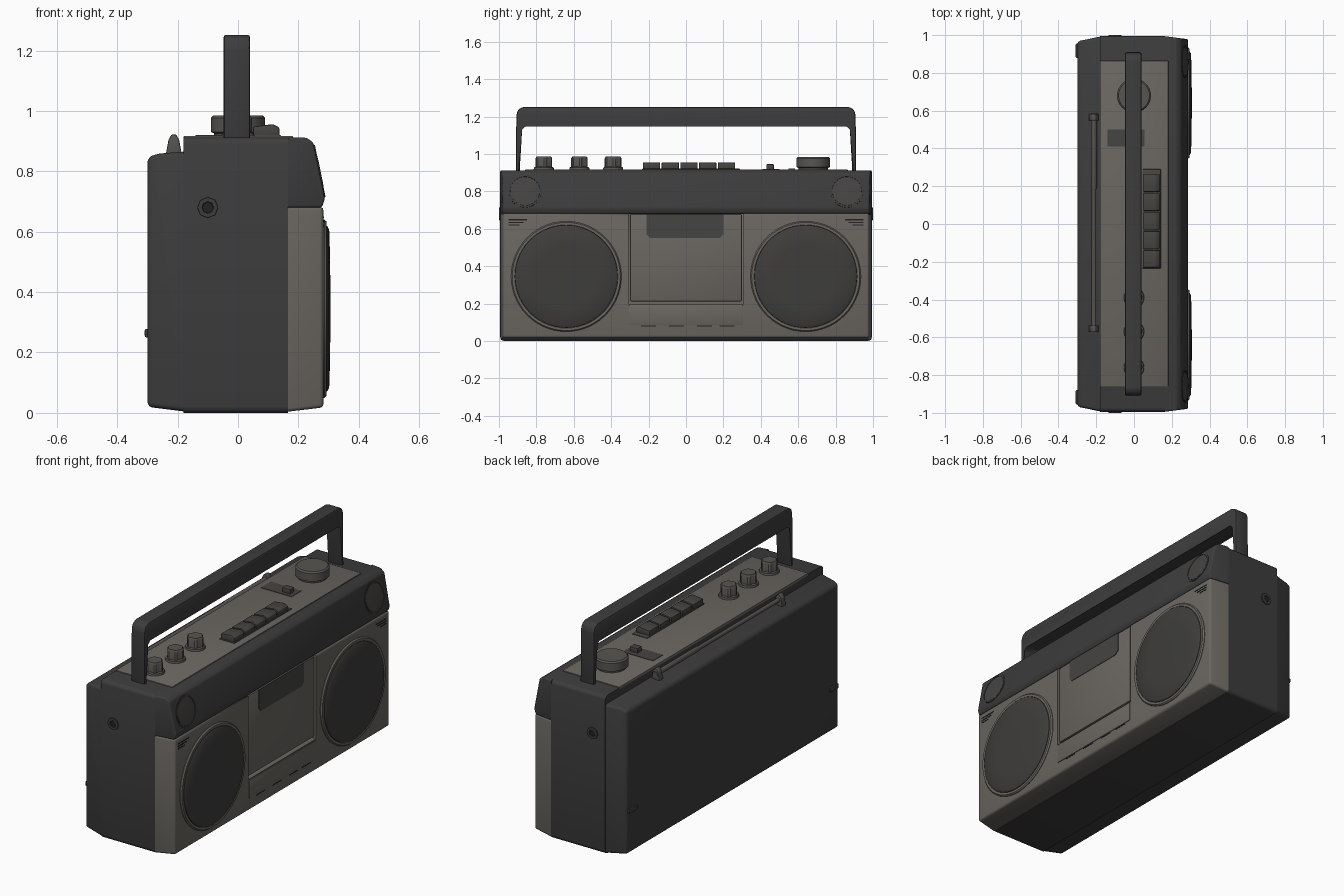
import bpy, bmesh, math
from mathutils import Matrix, Vector

if "Cube" in bpy.data.objects:
    bpy.data.objects.remove(bpy.data.objects["Cube"])


def material(name, r, g, b):
    m = bpy.data.materials.new(name)
    m.diffuse_color = (r, g, b, 1)
    m.use_nodes = True
    m.node_tree.nodes["Principled BSDF"].inputs["Base Color"].default_value = m.diffuse_color
    return m


BODY = material("charcoal_plastic", 0.046, 0.046, 0.046)
PANEL = material("warm_grey_panel", 0.145, 0.135, 0.120)
GRILLE = material("speaker_grey", 0.048, 0.047, 0.045)
BUTTON = material("button_grey", 0.060, 0.058, 0.055)
KNOB = material("knob_grey", 0.095, 0.090, 0.083)
BLACK = material("slot_black", 0.015, 0.015, 0.015)


def finish(name, bm, mat):
    bmesh.ops.recalc_face_normals(bm, faces=bm.faces)
    me = bpy.data.meshes.new(name)
    bm.to_mesh(me)
    bm.free()
    ob = bpy.data.objects.new(name, me)
    bpy.context.collection.objects.link(ob)
    me.materials.append(mat)
    bpy.ops.object.select_all(action='DESELECT')
    ob.select_set(True)
    bpy.context.view_layer.objects.active = ob
    bpy.ops.object.shade_smooth_by_angle(angle=math.radians(32))
    return ob


def solid(name, ring_a, ring_b, mat, bevel=0.0, seams=(), seg=2):
    """Solid between two matching outlines; edges lying on a seam x stay sharp."""
    bm = bmesh.new()
    a = [bm.verts.new(p) for p in ring_a]
    b = [bm.verts.new(p) for p in ring_b]
    bm.faces.new(a)
    bm.faces.new(b[::-1])
    n = len(a)
    for i in range(n):
        j = (i + 1) % n
        bm.faces.new((a[i], b[i], b[j], a[j]))
    if bevel:
        def on_seam(e):
            return any(all(abs(v.co.x - s) < 1e-4 for v in e.verts) for s in seams)
        edges = [e for e in bm.edges if not on_seam(e)]
        bmesh.ops.bevel(bm, geom=edges, offset=bevel, segments=seg,
                        profile=0.5, affect='EDGES', clamp_overlap=True)
    return finish(name, bm, mat)


def case(name, profile, x0, w0, x1, w1, mat, bevel, seams):
    """x-z profile run along y, its half width going from w0 at x0 to w1 at x1."""
    def hw(x):
        return w0 + (w1 - w0) * (x - x0) / (x1 - x0)
    return solid(name, [(x, -hw(x), z) for x, z in profile],
                 [(x, hw(x), z) for x, z in profile], mat, bevel, seams, 3)


def box(name, x, y, z, mat, bevel=0.0):
    ring = [(x[0], z[0]), (x[1], z[0]), (x[1], z[1]), (x[0], z[1])]
    return solid(name, [(p, y[0], q) for p, q in ring],
                 [(p, y[1], q) for p, q in ring], mat, bevel)


def lathe(name, profile, loc, direction, mat, n=40, flute=0.0):
    """Spin (radius, height) points about a direction; flute ribs the rim."""
    bm = bmesh.new()
    rings = []
    for r, h in profile:
        ring = []
        for i in range(n):
            t = 2 * math.pi * i / n
            rr = r * (1 - flute * (i // 2 % 2))
            ring.append(bm.verts.new((rr * math.cos(t), rr * math.sin(t), h)))
        rings.append(ring)
    for a, b in zip(rings, rings[1:]):
        for i in range(n):
            j = (i + 1) % n
            bm.faces.new((a[i], a[j], b[j], b[i]))
    bm.faces.new(rings[0][::-1])
    bm.faces.new(rings[-1])
    rot = Vector(direction).to_track_quat('Z', 'Y').to_matrix().to_4x4()
    bm.transform(Matrix.Translation(loc) @ rot)
    return finish(name, bm, mat)


# Case: back shell, middle, front panel and upper front band
case("back_shell", [(-0.30, 0.02), (-0.18, 0.005), (-0.18, 0.865), (-0.27, 0.858), (-0.30, 0.845)],
     -0.30, 0.967, -0.18, 0.992, BODY, 0.016, (-0.18,))
case("middle_case", [(-0.18, 0.0), (0.165, 0.0), (0.165, 0.912), (-0.18, 0.912)],
     -0.18, 0.994, 0.165, 0.994, BODY, 0.022, (-0.18, 0.165))
front = case("front_panel", [(0.165, 0.004), (0.283, 0.018), (0.283, 0.682), (0.165, 0.682)],
             0.165, 0.993, 0.283, 0.978, PANEL, 0.012, (0.165,))
case("upper_front_band", [(0.165, 0.68), (0.278, 0.68), (0.288, 0.71), (0.250, 0.895), (0.225, 0.912), (0.165, 0.912)],
     0.165, 0.994, 0.288, 0.978, BODY, 0.008, (0.165,))

# Recess for the cassette door
cutter = box("door_cutter", (0.235, 0.4), (-0.308, 0.308), (0.198, 0.72), PANEL)
cutter.hide_render = True
mod = front.modifiers.new("recess", 'BOOLEAN')
mod.object = cutter
mod.operation = 'DIFFERENCE'
mod.solver = 'EXACT'
bpy.context.view_layer.objects.active = front
bpy.ops.object.modifier_apply(modifier="recess")
bpy.data.objects.remove(cutter)

# Cassette door, window and lower plate
box("cassette_door", (0.20, 0.279), (-0.300, 0.300), (0.212, 0.678), PANEL, 0.008)
win = [(-0.21, 0.678), (-0.21, 0.57), (-0.19, 0.55), (0.18, 0.55), (0.20, 0.57), (0.20, 0.678)]
solid("door_window", [(0.276, y, z) for y, z in win], [(0.282, y, z) for y, z in win], BUTTON)
box("lower_plate", (0.276, 0.287), (-0.305, 0.305), (0.085, 0.192), PANEL, 0.003)
for y in (-0.2, -0.05, 0.1, 0.22):
    box("plate_slit", (0.28, 0.2845), (y - 0.04, y + 0.04), (0.078, 0.083), BLACK)

# Speakers, tweeters, vents, side jacks and rear catches on both sides
slope = (0.185, 0, 0.038)
for s in (-1, 1):
    lathe("speaker_ring", [(0.295, -0.02), (0.295, 0.006), (0.289, 0.013), (0.276, 0.013), (0.270, 0.0)],
          (0.28, s * 0.64, 0.345), (1, 0, 0), PANEL, 56)
    lathe("speaker_grille", [(0.276, 0.0), (0.274, 0.015), (0.262, 0.022), (0.17, 0.025), (0.05, 0.026)],
          (0.28, s * 0.64, 0.345), (1, 0, 0), GRILLE, 56)
    lathe("tweeter_ring", [(0.088, -0.01), (0.088, 0.003), (0.080, 0.003), (0.079, -0.005)],
          (0.2695, s * 0.86, 0.80), slope, BODY, 32)
    lathe("tweeter_grille", [(0.078, -0.01), (0.077, 0.002), (0.04, 0.004)],
          (0.2695, s * 0.86, 0.80), slope, BUTTON, 32)
    for k in range(3):
        y = sorted((s * 0.95, s * (0.85 + 0.02 * k)))
        box("vent_slit", (0.28, 0.2845), y, (0.645 - 0.014 * k, 0.651 - 0.014 * k), BLACK)
    lathe("side_jack", [(0.036, -0.01), (0.034, 0.007), (0.020, 0.007), (0.018, 0.002)],
          (-0.10, s * 0.993, 0.68), (0, s, 0), BODY, 8)
    lathe("jack_hole", [(0.018, 0.0), (0.018, 0.003)], (-0.10, s * 0.993, 0.68), (0, s, 0), BLACK, 8)
    box("rear_catch", (-0.309, -0.28), sorted((s * 0.88, s * 0.955)), (0.25, 0.278), BODY, 0.006)

# Top control panel
box("top_panel", (-0.18, 0.182), (-0.86, 0.865), (0.900, 0.917), PANEL, 0.003)

# Carry handle: one upright U outline, given thickness in x
half = [(0.888, 0.88), (0.910, 0.88), (0.907, 1.21), (0.897, 1.238), (0.87, 1.252)]
inner = [(0.862, 1.155), (0.885, 1.135)]
outline = half + [(-y, z) for y, z in half[::-1]] + [(-y, z) for y, z in inner[::-1]] + inner
solid("carry_handle", [(-0.048, y, z) for y, z in outline],
      [(0.040, y, z) for y, z in outline], BODY, 0.009)

# Three fluted knobs and the large tuning knob
for y in (-0.76, -0.57, -0.39):
    lathe("knob_skirt", [(0.055, 0.0), (0.052, 0.014), (0.042, 0.018)], (0, y, 0.914), (0, 0, 1), KNOB, 24)
    lathe("control_knob", [(0.046, 0.0), (0.046, 0.062), (0.040, 0.072)], (0, y, 0.914), (0, 0, 1), KNOB, 24, 0.1)
lathe("tuning_knob", [(0.078, 0.0), (0.080, 0.012), (0.090, 0.016), (0.090, 0.062), (0.082, 0.070)],
      (0, 0.68, 0.914), (0, 0, 1), KNOB, 32)

# Row of cassette keys with sloped tops
box("key_bed", (0.045, 0.142), (-0.235, 0.29), (0.90, 0.921), BUTTON, 0.003)
for k in range(5):
    y = -0.230 + 0.1 * k
    key = [(0.05, 0.915), (0.137, 0.915), (0.137, 0.945), (0.115, 0.956), (0.05, 0.948)]
    solid("cassette_key", [(x, y, z) for x, z in key],
          [(x, y + 0.092, z) for x, z in key], BUTTON, 0.004)

# Slide switch
box("switch_slot", (-0.14, 0.055), (0.41, 0.50), (0.91, 0.9195), BUTTON)
box("switch_lever", (-0.02, 0.03), (0.43, 0.47), (0.915, 0.945), BUTTON, 0.004)

# Folded antenna lying on the rear step
lathe("antenna_rod", [(0.012, 0.0), (0.012, 0.75), (0.015, 0.76), (0.015, 1.15)],
      (-0.212, -0.565, 0.892), (0, 1, 0), KNOB, 12)
for y in (-0.555, 0.565):
    foot = [(-0.24, 0.85), (-0.185, 0.85), (-0.195, 0.905), (-0.205, 0.922), (-0.22, 0.922), (-0.23, 0.905)]
    solid("antenna_clip", [(x, y - 0.018, z) for x, z in foot],
          [(x, y + 0.018, z) for x, z in foot], KNOB, 0.004)
